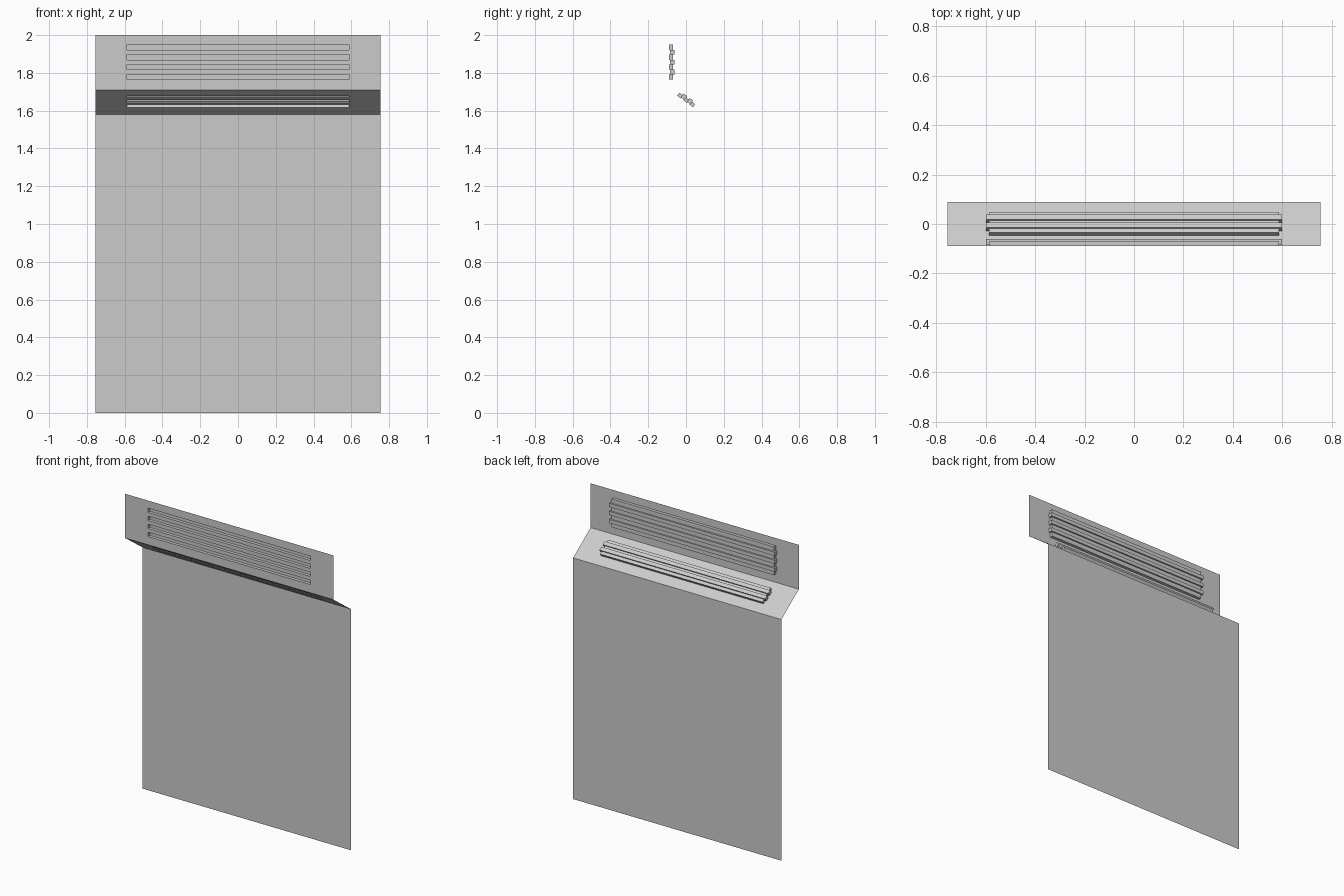
import bpy, bmesh
from mathutils import Vector

cube = bpy.data.objects.get("Cube")
if cube:
    bpy.data.objects.remove(cube, do_unlink=True)

grey = bpy.data.materials.new("plain grey")
grey.use_nodes = True
colour = (0.6, 0.6, 0.6, 1)
grey.diffuse_color = colour
grey.node_tree.nodes["Principled BSDF"].inputs["Base Color"].default_value = colour

HALF_WIDTH = 0.755
SLOT_HALF = 0.588
BAR_HALF = 0.6
DEPTH = 0.02


def finish(bm, name):
    mesh = bpy.data.meshes.new(name)
    bm.to_mesh(mesh)
    bm.free()
    mesh.materials.append(grey)
    obj = bpy.data.objects.new(name, mesh)
    bpy.context.collection.objects.link(obj)


def panel(name, top, bottom, start=0, pitch=0, height=0, count=0):
    """Thin sheet from top edge to bottom edge, with slots pressed out of its back."""
    top, bottom = Vector(top), Vector(bottom)
    length = (bottom - top).length
    down = (bottom - top).normalized()
    normal = down.cross(Vector((1, 0, 0)))
    if normal.y < 0:
        normal = -normal
    columns = [-HALF_WIDTH, HALF_WIDTH]
    rows = [0, length]
    if count:
        columns[1:1] = [-SLOT_HALF, SLOT_HALF]
        rows[1:1] = [start + i * pitch + e for i in range(count) for e in (0, height)]
    bm = bmesh.new()
    grid = [[bm.verts.new(top + down * s + Vector((x, 0, 0))) for x in columns] for s in rows]
    slots = []
    for r in range(len(rows) - 1):
        for c in range(len(columns) - 1):
            face = bm.faces.new((grid[r][c], grid[r][c + 1], grid[r + 1][c + 1], grid[r + 1][c]))
            face.normal_update()
            if face.normal.dot(normal) < 0:
                face.normal_flip()
            if count and c == 1 and r % 2 == 1:
                slots.append(face)
    # Shallow channels behind the slots
    if slots:
        for face in bmesh.ops.extrude_discrete_faces(bm, faces=slots)["faces"]:
            bmesh.ops.translate(bm, verts=face.verts, vec=normal * DEPTH)
    finish(bm, name)

    # Square bars between neighbouring channels
    size = 0.024
    for i in range(count - 1):
        s = start + height + i * pitch + (pitch - height) / 2
        centre = top + down * s + normal * (0.005 + size / 2)
        bm = bmesh.new()
        bmesh.ops.create_cube(bm, size=1)
        for v in bm.verts:
            x, y, z = v.co
            v.co = centre + Vector((2 * BAR_HALF * x, 0, 0)) + normal * y * size + down * z * size
        bmesh.ops.recalc_face_normals(bm, faces=bm.faces)
        finish(bm, f"{name}_bar_{i + 1}")


panel("upper_panel", (0, -0.09, 2), (0, -0.09, 1.71), 0.05, 0.0525, 0.028, 4)
panel("sloped_panel", (0, -0.09, 1.71), (0, 0.09, 1.58), 0.053, 0.04, 0.024, 3)
panel("lower_panel", (0, 0.09, 1.58), (0, 0.09, 0))
